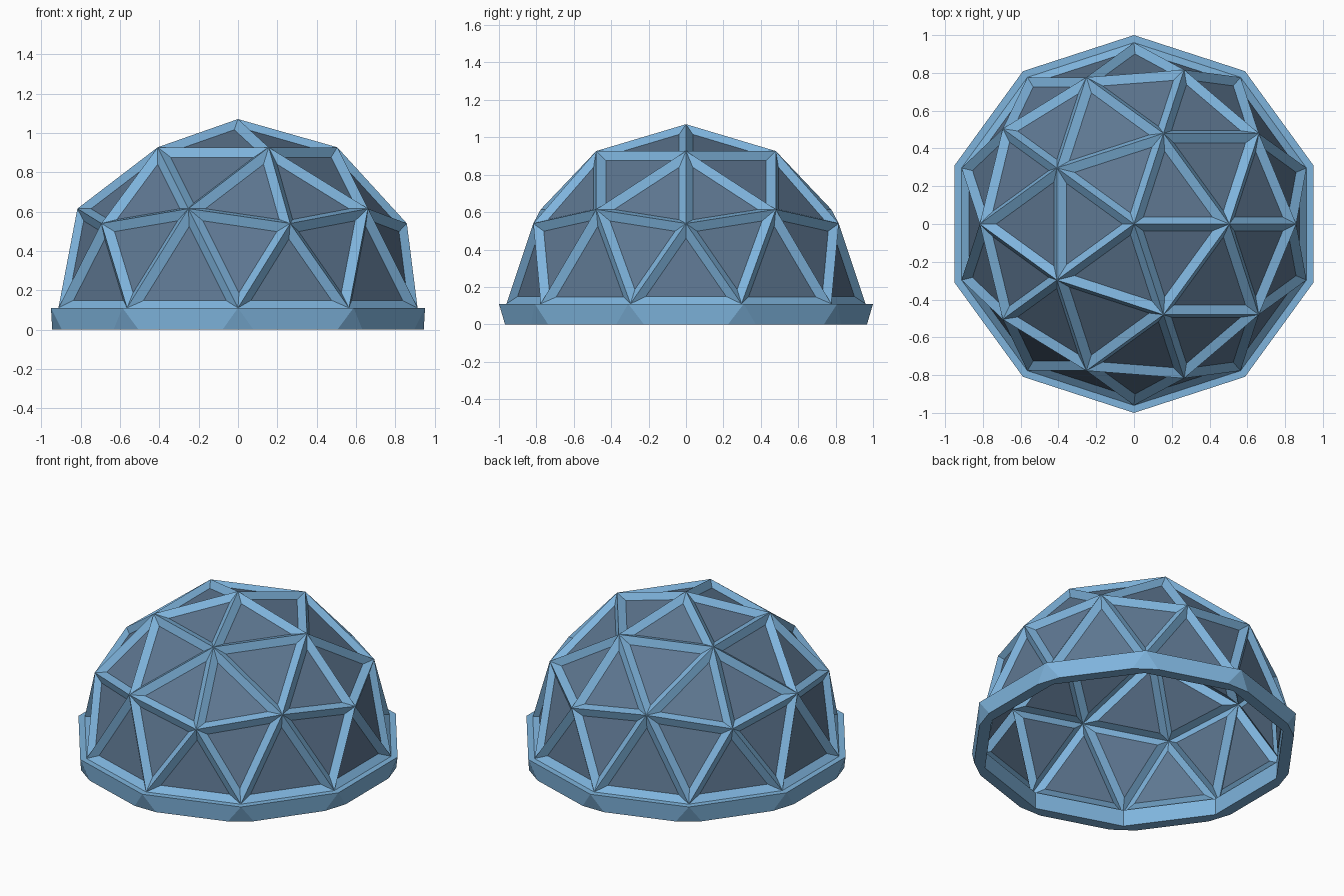
import bpy, bmesh, math
from mathutils import Matrix

if "Cube" in bpy.data.objects:
    bpy.data.objects.remove(bpy.data.objects["Cube"])

BASE_H = 0.11      # height of the base ring
DOME_R = 0.96      # dome radius


def material(name, rgb):
    m = bpy.data.materials.new(name)
    m.diffuse_color = (*rgb, 1.0)
    m.use_nodes = True
    m.node_tree.nodes["Principled BSDF"].inputs["Base Color"].default_value = m.diffuse_color
    return m


def add_object(name, bm, mats):
    me = bpy.data.meshes.new(name)
    bm.to_mesh(me)
    bm.free()
    for m in mats:
        me.materials.append(m)
    ob = bpy.data.objects.new(name, me)
    bpy.context.collection.objects.link(ob)
    return ob


frame_blue = material("frame light blue", (0.21, 0.455, 0.72))
panel_blue = material("panel slate blue", (0.112, 0.185, 0.285))

# Geodesic dome: upper half of an icosphere, every triangle recessed as a panel
bm = bmesh.new()
bmesh.ops.create_icosphere(bm, subdivisions=2, radius=DOME_R)
lower = [f for f in bm.faces if f.calc_center_median().z < 0]
bmesh.ops.delete(bm, geom=lower, context='FACES')
bm.normal_update()
panels = list(bm.faces)
rims = bmesh.ops.inset_individual(bm, faces=panels, thickness=0.043,
                                  depth=-0.031, use_even_offset=True)["faces"]
rims = set(rims)
for f in bm.faces:
    f.material_index = 0 if f in rims else 1
bmesh.ops.transform(bm, matrix=Matrix.Translation((0, 0, BASE_H)), verts=bm.verts)
add_object("dome_frame_and_panels", bm, [frame_blue, panel_blue])

# Base ring: ten-sided on top, corners cut back towards the bottom edge
bm = bmesh.new()
CUT = math.radians(4.6)


def point(r, a, z):
    return bm.verts.new((r * math.cos(a), r * math.sin(a), z))


corners = [math.radians(18 + 36 * i) for i in range(10)]
top_out = [point(1.0, a, BASE_H) for a in corners]
top_in = [point(0.92, a, BASE_H) for a in corners]
bot_out = [(point(0.971, a - CUT, 0), point(0.971, a + CUT, 0)) for a in corners]
bot_in = [point(0.92, a, 0) for a in corners]
for i in range(10):
    j = (i + 1) % 10
    a, b = bot_out[i]
    c = bot_out[j][0]
    bm.faces.new((a, b, top_out[i]))                          # corner facet
    bm.faces.new((b, c, top_out[j], top_out[i]))              # outer wall
    bm.faces.new((top_out[i], top_out[j], top_in[j], top_in[i]))
    bm.faces.new((top_in[i], top_in[j], bot_in[j], bot_in[i]))  # inner wall
    bm.faces.new((bot_in[i], bot_in[j], c, b))                # underside
    bm.faces.new((bot_in[i], b, a))
bmesh.ops.recalc_face_normals(bm, faces=bm.faces)
add_object("base_ring", bm, [frame_blue])
